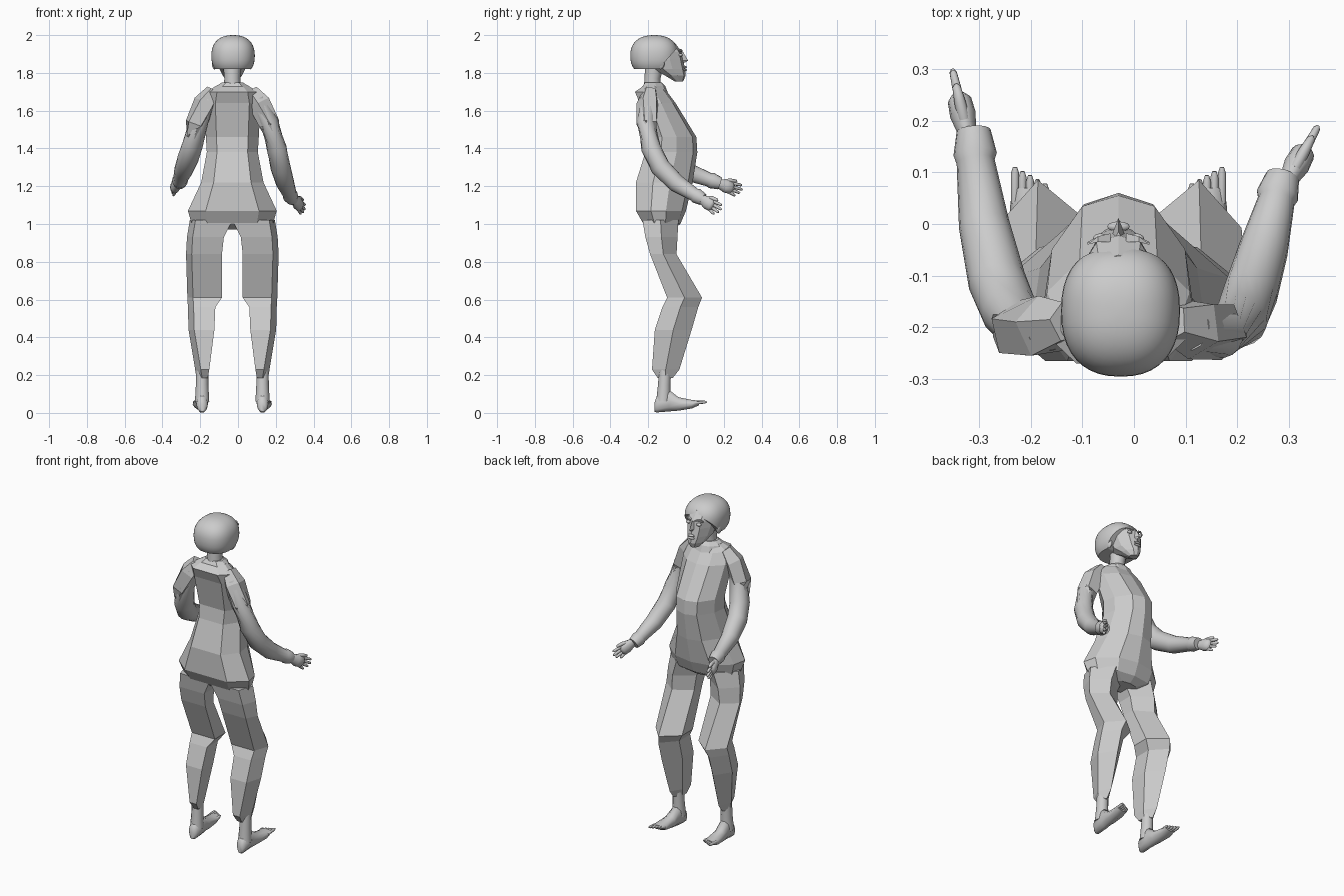
import bpy, bmesh
from math import sin, cos, pi, copysign
from mathutils import Vector

AX = -0.03  # body's plane of symmetry


def loft(name, rings, smooth=False):
    """Skin a stack of equal-sized rings and cap both ends."""
    bm = bmesh.new()
    vs = [[bm.verts.new(p) for p in r] for r in rings]
    n = len(rings[0])
    for a, b in zip(vs, vs[1:]):
        for i in range(n):
            bm.faces.new((a[i], a[(i + 1) % n], b[(i + 1) % n], b[i]))
    bm.faces.new(vs[0])
    bm.faces.new(vs[-1])
    return finish(name, bm, smooth)


def finish(name, bm, smooth):
    bmesh.ops.recalc_face_normals(bm, faces=bm.faces)
    me = bpy.data.meshes.new(name)
    bm.to_mesh(me)
    bm.free()
    ob = bpy.data.objects.new(name, me)
    bpy.context.collection.objects.link(ob)
    if smooth:
        bpy.ops.object.select_all(action='DESELECT')
        ob.select_set(True)
        bpy.context.view_layer.objects.active = ob
        bpy.ops.object.shade_smooth_by_angle(angle=0.9)
    return ob


def tube(name, path, n=12, smooth=True, flat=1.0):
    """Round tube through (x, y, z, radius) points; flat squeezes it sideways."""
    pts = [Vector(p[:3]) for p in path]
    rings = []
    for i, p in enumerate(pts):
        d = (pts[min(i + 1, len(pts) - 1)] - pts[max(i - 1, 0)]).normalized()
        side = d.cross(Vector((0, 1, 0) if abs(d.z) > 0.95 else (0, 0, 1))).normalized()
        up = side.cross(d)
        rings.append([p + path[i][3] * (cos(2 * pi * k / n) * side * flat + sin(2 * pi * k / n) * up)
                      for k in range(n)])
    return loft(name, rings, smooth)


def ball(name, c, r, seg=12, power=1.0, cut=None, floor=None):
    bm = bmesh.new()
    bmesh.ops.create_uvsphere(bm, u_segments=seg, v_segments=max(6, seg // 2), radius=1)
    for v in bm.verts:
        v.co = Vector([c[i] + r[i] * copysign(abs(v.co[i]) ** power, v.co[i]) for i in range(3)])
        if floor and v.co.z < floor:
            v.co.z = floor
    if cut:
        g = bm.verts[:] + bm.edges[:] + bm.faces[:]
        res = bmesh.ops.bisect_plane(bm, geom=g, plane_co=cut[0], plane_no=cut[1], clear_outer=True)
        edges = [e for e in res['geom_cut'] if isinstance(e, bmesh.types.BMEdge)]
        bmesh.ops.holes_fill(bm, edges=edges, sides=0)
    return finish(name, bm, True)


def body_ring(z, hw, back, front):
    """Ten-sided torso section with a flat back and a ridged chest."""
    d = front - back
    half = [(0.6, back), (1, back + 0.3 * d), (0.92, back + 0.6 * d), (0.5, front - 0.08 * d)]
    pts = [(0, back)] + half + [(0, front)] + [(-x, y) for x, y in reversed(half)]
    return [(AX + x * hw, y, z) for x, y in pts]


# Jacket with flared hem
loft("jacket", [body_ring(*r) for r in [
    (0.97, 0.10, -0.18, -0.07), (1.0, 0.215, -0.225, -0.03), (1.07, 0.235, -0.265, 0.0),
    (1.22, 0.165, -0.265, 0.035), (1.38, 0.135, -0.215, 0.06), (1.46, 0.14, -0.205, 0.055),
    (1.64, 0.15, -0.245, -0.055), (1.70, 0.135, -0.27, -0.10), (1.735, 0.08, -0.22, -0.13)]])
# Collar
loft("collar", [body_ring(*r) for r in [
    (1.68, 0.105, -0.245, -0.09), (1.73, 0.085, -0.23, -0.11), (1.75, 0.055, -0.215, -0.13)]])
# Neck
tube("neck", [(AX, -0.175, 1.68, 0.05), (AX, -0.178, 1.77, 0.042), (AX, -0.165, 1.85, 0.05)])

# Face wedge with chin
loft("face", [body_ring(*r) for r in [
    (1.755, 0.025, -0.06, -0.015), (1.785, 0.05, -0.11, -0.002), (1.82, 0.068, -0.17, -0.005),
    (1.87, 0.08, -0.19, -0.015), (1.91, 0.085, -0.2, -0.022), (1.96, 0.075, -0.2, -0.06)]])
loft("nose", [[(AX - w, -0.03, z), (AX, y, z), (AX + w, -0.03, z)] for z, w, y in
              [(1.91, 0.008, -0.015), (1.865, 0.016, 0.012), (1.855, 0.014, -0.005)]])
for z in (1.815, 1.83):
    ball("lip", (AX, -0.005, z), (0.022, 0.01, 0.007))
# Rounded cap of hair, cut away above the face
ball("hair_cap", (-0.026, -0.168, 1.89), (0.115, 0.127, 0.11), 40, 0.85,
     cut=((0, -0.075, 1.9), (0, 0.75, -0.66)), floor=1.82)
for s in (1, -1):
    ball("eye", (AX + s * 0.035, -0.03, 1.895), (0.015, 0.012, 0.009))
    loft("eyebrow", [[(AX + s * x, -0.035, z), (AX + s * x, y, z), (AX + s * x, y, z + 0.008),
                      (AX + s * x, -0.035, z + 0.008)]
                     for x, y, z in [(0.015, -0.018, 1.91), (0.04, -0.024, 1.918), (0.06, -0.04, 1.91)]])
    ball("ear", (AX + s * 0.095, -0.135, 1.85), (0.013, 0.022, 0.032))

# Trousers: five-sided rings with flat back and front ridge
LEG = [(0.185, 0.13, 0.19, -0.15, -0.07), (0.23, 0.122, 0.197, -0.18, -0.035),
       (0.44, 0.095, 0.232, -0.165, 0.03), (0.56, 0.09, 0.235, -0.125, 0.065),
       (0.61, 0.055, 0.238, -0.10, 0.085), (0.84, 0.055, 0.245, -0.19, -0.05),
       (0.93, 0.045, 0.24, -0.215, -0.045), (1.02, 0.0, 0.225, -0.23, -0.04)]
for s in (1, -1):
    loft("trouser_leg", [[(AX + s * x, y, z) for x, y in [
        (i, b), (o - 0.03, b), (o, b + 0.5 * (f - b)), (0.45 * i + 0.55 * o, f), (i, b + 0.55 * (f - b))]]
        for z, i, o, b, f in LEG])
    # Bare ankle and foot, toes slightly raised
    tube("ankle", [(AX + s * 0.16, -0.11, 0.25, 0.032), (AX + s * 0.16, -0.115, 0.15, 0.033),
                   (AX + s * 0.16, -0.12, 0.06, 0.038)])
    loft("foot", [[(AX + s * (xc + w * cos(k * pi / 5)), y, (lo + hi) / 2 + (hi - lo) / 2 * sin(k * pi / 5))
                   for k in range(10)] for y, xc, w, lo, hi in [
        (-0.168, 0.16, 0.015, 0.005, 0.05), (-0.155, 0.16, 0.03, 0, 0.09), (-0.09, 0.16, 0.034, 0.005, 0.125),
        (-0.04, 0.165, 0.036, 0.01, 0.085), (0.03, 0.17, 0.04, 0.022, 0.07), (0.07, 0.17, 0.035, 0.04, 0.065)]], True)
    for k in range(5):
        x, y = AX + s * (0.142 + 0.0145 * k), 0.078 + 0.008 * k
        tube("toe", [(x, 0.04, 0.052, 0.008), (x, y - 0.012, 0.057, 0.008), (x, y, 0.059, 0.004)], 8)
    # Angular shoulder of the jacket
    tube("shoulder", [(AX + s * 0.10, -0.19, 1.705, 0.04), (AX + s * 0.145, -0.2, 1.64, 0.062),
                      (AX + s * 0.195, -0.205, 1.53, 0.058), (AX + s * 0.21, -0.195, 1.46, 0.04)], 5, False)


def hand(wrist, d):
    """Upright hand reaching along d, fingers fanned, thumb on top."""
    w, d = Vector(wrist), Vector(d).normalized()
    side = d.cross(Vector((0, 0, 1))).normalized()
    up = side.cross(d)
    at = lambda a, u, r, t=0: (*(w + d * a + up * u + side * t), r)
    tube("palm", [at(-0.03, 0, 0.024), at(0.015, 0, 0.026), at(0.05, 0, 0.036), at(0.08, 0, 0.033),
                  at(0.092, 0, 0.018)], 12, True, 0.7)
    for k in range(4):
        u = -0.024 + 0.016 * k
        ln = (0.115, 0.135, 0.142, 0.132)[k]
        tube("finger", [at(0.07, u, 0.009), at(0.5 * (0.07 + ln), u * 1.15, 0.0085),
                        at(ln - 0.006, u * 1.3, 0.007), at(ln, u * 1.35, 0.003)], 8)
    tube("thumb", [at(0.035, 0.02, 0.012), at(0.065, 0.036, 0.011), at(0.095, 0.042, 0.008),
                   at(0.1, 0.042, 0.003)], 8)


# Sleeves and hands, each arm posed separately
tube("left_sleeve", [(-0.165, -0.2, 1.66, 0.045), (-0.205, -0.205, 1.55, 0.05), (-0.24, -0.17, 1.42, 0.055),
                     (-0.265, -0.11, 1.345, 0.056), (-0.29, 0, 1.28, 0.049), (-0.306, 0.12, 1.235, 0.037),
                     (-0.307, 0.135, 1.23, 0.042), (-0.31, 0.18, 1.215, 0.033)], 16)
hand((-0.32, 0.165, 1.217), (-0.03, 0.13, -0.045))
tube("right_sleeve", [(0.105, -0.2, 1.66, 0.045), (0.165, -0.21, 1.54, 0.05), (0.205, -0.185, 1.4, 0.053),
                      (0.225, -0.135, 1.3, 0.053), (0.25, -0.05, 1.215, 0.048), (0.275, 0.045, 1.155, 0.036),
                      (0.277, 0.055, 1.15, 0.041), (0.287, 0.09, 1.13, 0.033)], 16)
hand((0.293, 0.075, 1.137), (0.055, 0.1, -0.065))
